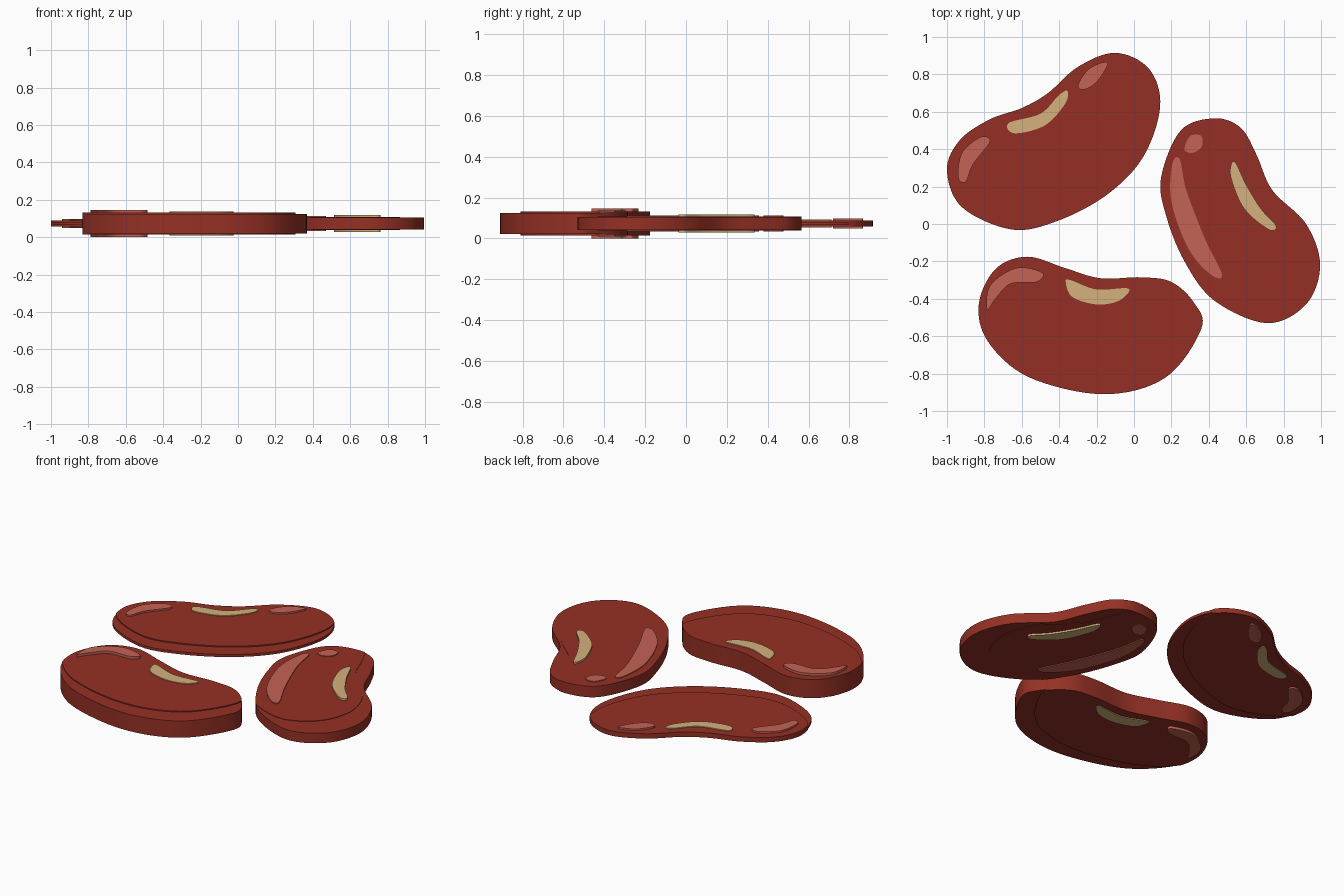
import bpy, bmesh, math
from mathutils import Vector

cube = bpy.data.objects.get("Cube")
if cube:
    bpy.data.objects.remove(cube, do_unlink=True)

MID = 0.073  # shared mid-height of every slab


def material(name, colour):
    mat = bpy.data.materials.new(name)
    mat.use_nodes = True
    mat.diffuse_color = (*colour, 1)
    mat.node_tree.nodes["Principled BSDF"].inputs["Base Color"].default_value = (*colour, 1)
    return mat


red = material("bean red", (0.30, 0.03, 0.018))
cream = material("scar cream", (0.66, 0.44, 0.2))
pink = material("shine pink", (0.56, 0.125, 0.09))


def smooth_loop(points, steps):
    """Closed Catmull-Rom loop through the points."""
    pts = [Vector(p) for p in points]
    n = len(pts)
    loop = []
    for i in range(n):
        a, b, c, d = (pts[(i + k) % n] for k in (-1, 0, 1, 2))
        for s in range(steps):
            t = s / steps
            loop.append(b + (c - a) * t / 2
                        + (2 * a - 5 * b + 4 * c - d) * t ** 2 / 2
                        + (3 * b - a - 3 * c + d) * t ** 3 / 2)
    return loop


def slab(name, points, half, mat, shift=(0, 0), steps=8):
    """Extrude a smooth outline equally above and below the mid-height."""
    bm = bmesh.new()
    move = Vector(shift)
    verts = [bm.verts.new((*(p + move), MID - half)) for p in smooth_loop(points, steps)]
    face = bm.faces.new(verts)
    top = bmesh.ops.extrude_face_region(bm, geom=[face])["geom"]
    bmesh.ops.translate(bm, vec=(0, 0, 2 * half),
                        verts=[v for v in top if isinstance(v, bmesh.types.BMVert)])
    bmesh.ops.recalc_face_normals(bm, faces=bm.faces)
    mesh = bpy.data.meshes.new(name)
    bm.to_mesh(mesh)
    bm.free()
    mesh.materials.append(mat)
    obj = bpy.data.objects.new(name, mesh)
    bpy.context.collection.objects.link(obj)
    return obj


def select(obj):
    bpy.ops.object.select_all(action="DESELECT")
    obj.select_set(True)
    bpy.context.view_layer.objects.active = obj


def shade(obj):
    select(obj)
    bpy.ops.object.shade_smooth_by_angle(angle=math.radians(35))


def bean(name, outline, scar, shines, halves, shift):
    """Body, raised face clipped to the body outline, scar and shine marks."""
    body_half, face_half, scar_half, shine_half = halves
    shade(slab(name + "_body", outline, body_half, red))
    # raised face: the outline slid sideways and clipped by the body
    face = slab(name + "_raised_face", outline, face_half, red, shift)
    cutter = slab(name + "_cutter", outline, 1, red)
    cutter.hide_render = True
    clip = face.modifiers.new("clip", "BOOLEAN")
    clip.operation = "INTERSECT"
    clip.solver = "EXACT"
    clip.object = cutter
    select(face)
    bpy.ops.object.modifier_apply(modifier="clip")
    bpy.data.objects.remove(cutter, do_unlink=True)
    shade(face)
    shade(slab(name + "_scar", scar, scar_half, cream))
    for i, points in enumerate(shines):
        shade(slab(f"{name}_shine_{'ab'[i]}", points, shine_half, pink))


# Thin bean at the back
back_outline = [(-1, .29), (-.92, .09), (-.65, -.03), (-.4, .02), (-.14, .16), (.05, .36),
                (.14, .63), (.08, .83), (-.1, .915), (-.3, .84), (-.46, .7), (-.6, .62),
                (-.77, .56), (-.93, .45)]
back_scar = [(-.67, .54), (-.64, .485), (-.48, .525), (-.37, .64), (-.355, .71),
             (-.4, .69), (-.5, .59)]
back_shines = [
    [(-.94, .25), (-.92, .38), (-.82, .465), (-.77, .44), (-.86, .32), (-.9, .225)],
    [(-.3, .74), (-.24, .83), (-.14, .865), (-.19, .77), (-.26, .72)]]
bean("back_bean", back_outline, back_scar, back_shines,
     (.008, .015, .02, .025), (-.04, .09))

# Medium bean on the left
left_outline = [(.43, .565), (.25, .5), (.145, .25), (.17, .05), (.27, -.2), (.43, -.41),
                (.71, -.53), (.92, -.43), (.995, -.22), (.92, 0), (.74, .18), (.655, .37),
                (.57, .515)]
left_scar = [(.52, .32), (.545, .325), (.6, .21), (.68, .08), (.76, -.01), (.72, -.03),
             (.59, .08), (.52, .24)]
left_shines = [
    [(.245, .345), (.205, .32), (.2, .12), (.29, -.13), (.41, -.27), (.47, -.27),
     (.38, -.08), (.28, .18)],
    [(.27, .4), (.3, .47), (.36, .47), (.36, .41), (.31, .38)]]
bean("left_bean", left_outline, left_scar, left_shines,
     (.031, .034, .045, .039), (-.13, .1))

# Thick bean at the front
front_outline = [(-.57, -.175), (-.74, -.24), (-.83, -.43), (-.78, -.63), (-.56, -.82),
                 (-.16, -.91), (.17, -.82), (.36, -.56), (.32, -.42), (.2, -.31),
                 (.04, -.285), (-.18, -.29), (-.37, -.235)]
front_scar = [(-.365, -.31), (-.34, -.3), (-.2, -.35), (-.03, -.345), (-.08, -.41),
              (-.2, -.43), (-.33, -.39)]
front_shines = [
    [(-.785, -.46), (-.77, -.33), (-.63, -.235), (-.49, -.26), (-.52, -.31),
     (-.66, -.32), (-.74, -.4)]]
bean("front_bean", front_outline, front_scar, front_shines,
     (.052, .058, .063, .073), (-.06, .1))
